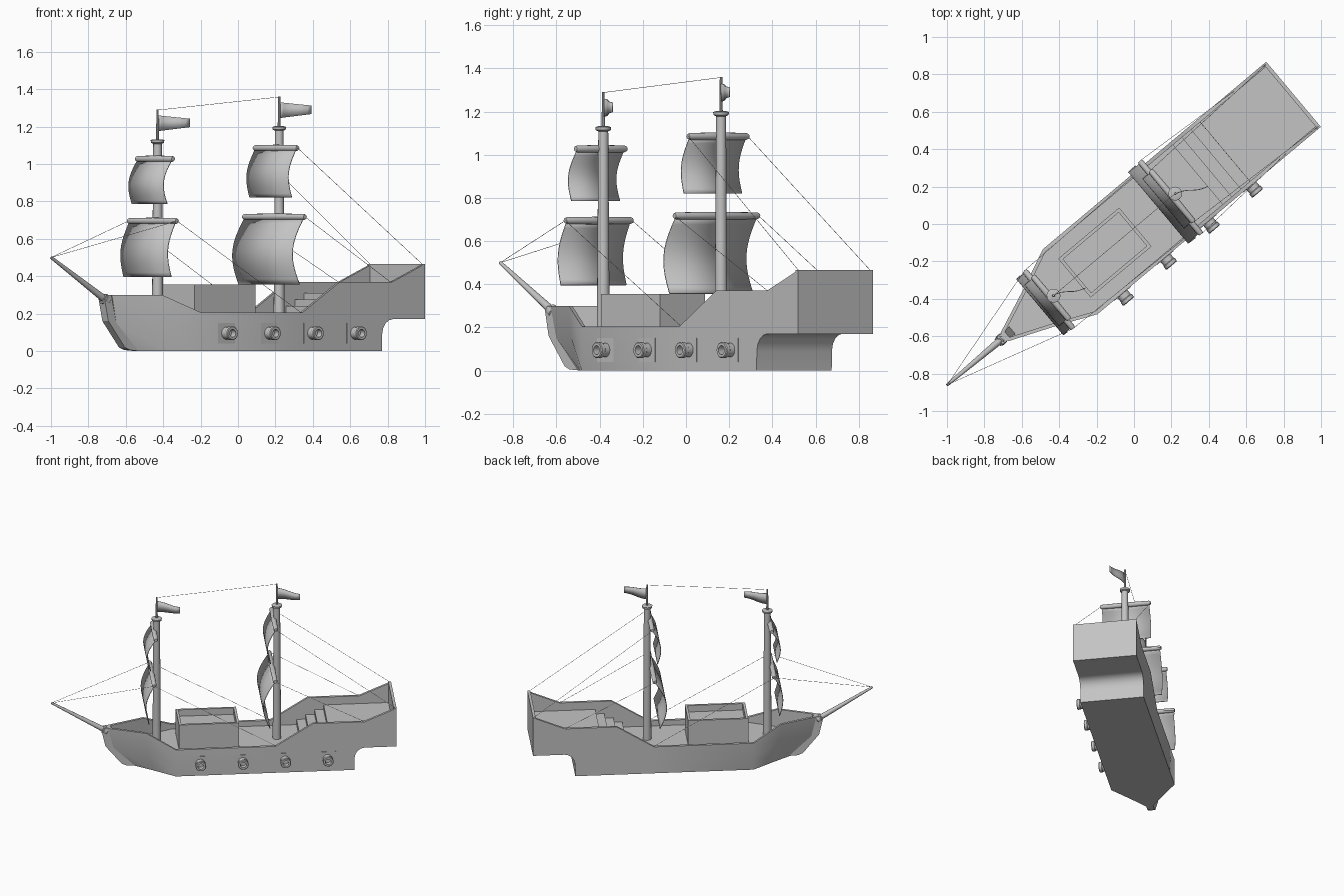
import bpy, bmesh, math
from mathutils import Vector, Matrix

if "Cube" in bpy.data.objects:
    bpy.data.objects.remove(bpy.data.objects["Cube"])

# Everything is built along the keel (u = bow to stern, v = sideways), then turned 40 degrees
PLACE = Matrix.Translation((0.011, -0.013, 0)) @ Matrix.Rotation(math.radians(40), 4, 'Z')
grey = bpy.data.materials.new("plain_grey")
grey.diffuse_color = (0.55, 0.55, 0.55, 1)
grey.use_nodes = True
grey.node_tree.nodes["Principled BSDF"].inputs["Base Color"].default_value = grey.diffuse_color


def make(name, verts, faces, smooth=False):
    bm = bmesh.new()
    vs = [bm.verts.new(p) for p in verts]
    for f in faces:
        bm.faces.new([vs[i] for i in f])
    bmesh.ops.remove_doubles(bm, verts=bm.verts, dist=1e-5)
    bmesh.ops.recalc_face_normals(bm, faces=bm.faces)
    me = bpy.data.meshes.new(name)
    bm.to_mesh(me)
    bm.free()
    me.materials.append(grey)
    ob = bpy.data.objects.new(name, me)
    bpy.context.collection.objects.link(ob)
    ob.matrix_world = PLACE
    if smooth:
        bpy.ops.object.select_all(action='DESELECT')
        ob.select_set(True)
        bpy.context.view_layer.objects.active = ob
        bpy.ops.object.shade_smooth_by_angle(angle=math.radians(35))
    return ob


def loft(name, rings, smooth=False):
    n = len(rings[0])
    verts = [p for r in rings for p in r]
    faces = [(i * n + j, i * n + (j + 1) % n, (i + 1) * n + (j + 1) % n, (i + 1) * n + j)
             for i in range(len(rings) - 1) for j in range(n)]
    faces += [tuple(range(n))[::-1], tuple(range((len(rings) - 1) * n, len(rings) * n))]
    return make(name, verts, faces, smooth)


def lathe(name, start, direction, profile, sides=16):
    """Round part: profile of (distance along axis, radius)."""
    q = Vector(direction).normalized().to_track_quat('Z', 'Y')
    rings = [[Vector(start) + q @ Vector((r * math.cos(a), r * math.sin(a), h))
              for a in (2 * math.pi * k / sides for k in range(sides))] for h, r in profile]
    return loft(name, rings, True)


def rod(name, a, b, r0, r1=None, sides=12):
    d = Vector(b) - Vector(a)
    return lathe(name, a, d, [(0, r0), (d.length, r0 if r1 is None else r1)], sides)


def box(name, u0, u1, v0, v1, z0, z1):
    return loft(name, [[(u, v0, z0), (u, v1, z0), (u, v1, z1), (u, v0, z1)] for u in (u0, u1)])


def prism(name, outline, half):
    return loft(name, [[(u, s * half, z) for u, z in outline] for s in (-1, 1)])


# Hull: stations of (u bottom, u middle, u top, half widths bottom/middle/top, z bottom, z rail, z deck)
W, T, DECK, QUARTER, STERN = 0.227, 0.02, 0.165, 0.31, 1.099
stations = [(-.74, -.885, -.92, .018, .025, .03, 0, .30, DECK),
            (-.61, -.65, -.66, .112, .132, .137, 0, .30, DECK)]
for u, zb, zt, zd in [(-.46, 0, .205, DECK), (.244, 0, .205, DECK), (.508, 0, .37, DECK),
                      (.62, 0, .37, DECK), (.621, 0, .37, QUARTER), (.80, 0, .37, QUARTER),
                      (.801, .09, .37, QUARTER), (.808, .122, .37, QUARTER),
                      (.825, .148, .37, QUARTER), (.848, .164, .37, QUARTER),
                      (.874, .17, .37, QUARTER), (STERN, .17, .465, QUARTER)]:
    stations.append((u, u, u, W, W, W, zb, zt, zd))
rings = []
for ub, um, ut, wb, wm, wt, zb, zt, zd in stations:
    side = [(ub, wb, zb), (um, wm, (zb + zt) / 2), (ut, wt, zt), (ut, wt - T, zt), (ut, wt - T, zd)]
    rings.append(side + [(u, -v, z) for u, v, z in reversed(side)])
loft("hull", rings, True)
box("transom", STERN - T, STERN, -W, W, .17, .465)
prism("stem", [(-.967, .28), (-.94, .16), (-.825, .02), (-.79, .005), (-.70, 0),
               (-.74, .03), (-.86, .15), (-.90, .30), (-.95, .30)], .025)

# Stairs up to the quarterdeck
prism("stairs", [(.43, DECK), (.43, .205), (.493, .205), (.493, .24), (.557, .24),
                 (.557, .275), (.622, .275), (.622, DECK)], W - T)


# Open-topped deck cabin
def rect(u0, u1, v, z):
    return [(u0, -v, z), (u1, -v, z), (u1, v, z), (u0, v, z)]
loft("deck_cabin", [rect(-.43, -.005, .135, DECK - .01), rect(-.43, -.005, .135, .355),
                    rect(-.412, -.023, .117, .355), rect(-.412, -.023, .117, .305)])

# Bowsprit and its collar
TIP = Vector((-1.318, 0, .50))
rod("bowsprit", (-.92, 0, .262), TIP, .02, .008)
lathe("bowsprit_collar", (-.925, 0, .265), (-.398, 0, .238),
      [(0, .024), (.005, .03), (.03, .03), (.035, .024)])


# Sail: a billowed sheet hanging from its yard
def sail(name, u, z0, z1, w, bulge):
    n, verts = 12, []
    for i in range(n + 1):
        t = i / n
        off = -.033 * t - (bulge - .017) * math.sin(math.pi * t)
        half = w * (1 + .03 * t)
        verts += [(u + off, s * half, z0 + (z1 - z0) * t) for s in (-1, 1)]
    faces = [(2 * i, 2 * i + 1, 2 * i + 3, 2 * i + 2) for i in range(n)]
    ob = make(name, verts, faces, True)
    mod = ob.modifiers.new("thickness", 'SOLIDIFY')
    mod.thickness = .005


# Pennant: a tapering, gently waving strip
def flag(name, u, z):
    n, verts = 8, []
    for i in range(n + 1):
        t = i / n
        wave = .006 * math.sin(2 * math.pi * t)
        for zz in (z - .085 + .022 * t, z - .018 * t):
            verts.append((u + .158 * t + wave * .46, -.08 * t + wave * .89, zz))
    faces = [(2 * i, 2 * i + 1, 2 * i + 3, 2 * i + 2) for i in range(n)]
    ob = make(name, verts, faces, True)
    mod = ob.modifiers.new("thickness", 'SOLIDIFY')
    mod.thickness = .004


# Masts: (name, u, nest height, pole top,
#         [(sail name, yard offset, yard z, sail foot z, half width, bulge)])
masts = [("fore", -.576, 1.12, 1.29, [("lower", -.033, .695, .395, .192, .056),
                                      ("upper", -.018, 1.027, .785, .142, .058)]),
         ("main", .273, 1.19, 1.36, [("lower", -.033, .717, .355, .245, .08),
                                     ("upper", -.022, 1.085, .82, .170, .055)])]
yard_end = {}
for name, u, nest, top, sails in masts:
    base = DECK - .01
    lathe(name + "_mast", (u, 0, base), (0, 0, 1), [(0, .03), (nest - base, .023)])
    lathe(name + "_mast_cap", (u, 0, nest), (0, 0, 1),
          [(-.012, .023), (-.006, .035), (.008, .037), (.012, .024)])
    rod(name + "_flag_pole", (u, 0, nest), (u, 0, top), .008, .006, 8)
    flag(name + "_flag", u, top - .03)
    for part, du, zy, zf, w, bulge in sails:
        uy, L = u + du, w + .01
        lathe(f"{name}_{part}_yard", (uy, -L, zy), (0, 1, 0),
              [(0, .012), (.01, .016), (L, .018), (2 * L - .01, .016), (2 * L, .012)], 12)
        sail(f"{name}_{part}_sail", uy - .006, zy - .008, zf, w, bulge)
        yard_end[name, part] = (uy, L, zy)


# Rigging lines, the same on both sides
def rope(name, a, b):
    rod(name, a, b, .0012, sides=5)
rope("masthead_line", (-.576, 0, 1.288), (.273, 0, 1.358))
for tag, s in (("left", 1), ("right", -1)):
    def end(key):
        u, v, z = yard_end[key]
        return (u, s * v, z)
    rope("forestay_" + tag, TIP, end(("fore", "lower")))
    rope("fore_brace_" + tag, end(("fore", "lower")), (.244, s * .217, .205))
    rope("main_lower_brace_" + tag, end(("main", "lower")), (.866, s * .217, .37))
    rope("main_upper_brace_" + tag, end(("main", "upper")), (STERN - .01, s * .217, .465))

# Cannons, on one side only
for i in range(4):
    u = -.288 + .3 * i
    box(f"gun_port_{i + 1}", u - .058, u + .058, -W - .003, -W + .005, .04, .15)
    lathe(f"cannon_{i + 1}", (u, -W, .095), (0, -1, 0),
          [(0, .034), (.03, .034), (.034, .038), (.052, .038), (.056, .034), (.056, .021), (.02, .021)], 14)
